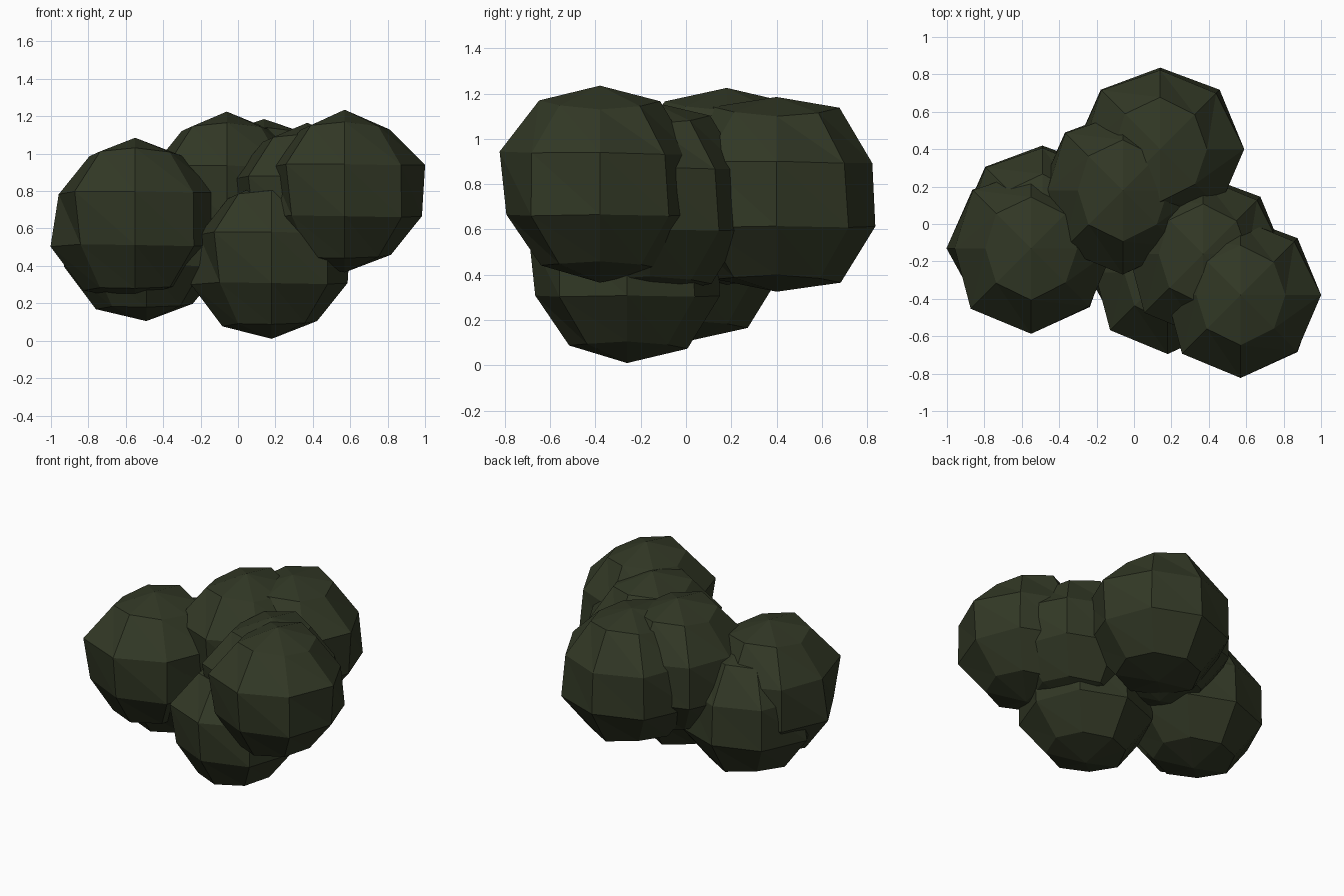
import bpy, bmesh, math
from mathutils import Vector

if "Cube" in bpy.data.objects:
    bpy.data.objects.remove(bpy.data.objects["Cube"])

leaf = bpy.data.materials.new("dark leaf green")
leaf.diffuse_color = (0.032, 0.040, 0.019, 1)
leaf.use_nodes = True
leaf.node_tree.nodes["Principled BSDF"].inputs["Base Color"].default_value = leaf.diffuse_color

SIDES, STACKS = 8, 5
# Bumpiness of each ring, from top to bottom, starting at +x and turning towards +y
BUMPS = [
    (0.91, 0.95, 1.01, 0.97, 0.90, 0.97, 1.02, 0.96),
    (1.01, 0.95, 0.95, 1.00, 0.93, 1.04, 1.04, 1.00),
    (0.97, 1.01, 0.98, 1.01, 1.03, 0.94, 0.97, 1.01),
    (0.94, 0.98, 1.03, 0.98, 1.02, 0.98, 0.99, 0.97),
]


def clump(name, centre, r, rz):
    """Faceted, slightly uneven ball of foliage."""
    bm = bmesh.new()
    rings = []
    for i in range(1, STACKS):
        el = math.pi / 2 - math.pi * i / STACKS
        ring = []
        for j in range(SIDES):
            a = 2 * math.pi * j / SIDES
            k = r * BUMPS[i - 1][j]
            ring.append(bm.verts.new((k * math.cos(el) * math.cos(a),
                                      k * math.cos(el) * math.sin(a),
                                      k * math.sin(el))))
        rings.append(ring)
    top = bm.verts.new((0, 0, rz))
    bottom = bm.verts.new((0, 0, -rz))
    for j in range(SIDES):
        n = (j + 1) % SIDES
        bm.faces.new((top, rings[0][j], rings[0][n]))
        bm.faces.new((bottom, rings[-1][n], rings[-1][j]))
        for up, lo in zip(rings, rings[1:]):
            # diagonal running down to the right
            bm.faces.new((up[j], lo[j], lo[n]))
            bm.faces.new((up[j], lo[n], up[n]))
    me = bpy.data.meshes.new(name)
    bm.to_mesh(me)
    bm.free()
    me.materials.append(leaf)
    ob = bpy.data.objects.new(name, me)
    ob.location = Vector(centre)
    bpy.context.collection.objects.link(ob)


# Foliage clumps: name, centre, horizontal radius, pole height
for spec in [
    ("left_clump", (-0.55, -0.13, 0.65), 0.462, 0.435),
    ("middle_clump", (-0.06, 0.18, 0.79), 0.455, 0.435),
    ("back_clump", (0.14, 0.40, 0.755), 0.468, 0.43),
    ("right_clump", (0.57, -0.38, 0.80), 0.448, 0.435),
    ("low_front_clump", (0.18, -0.26, 0.44), 0.44, 0.43),
    ("low_left_clump", (-0.49, 0.00, 0.54), 0.45, 0.435),
    ("inner_right_clump", (0.37, -0.16, 0.735), 0.45, 0.43),
]:
    clump(*spec)
